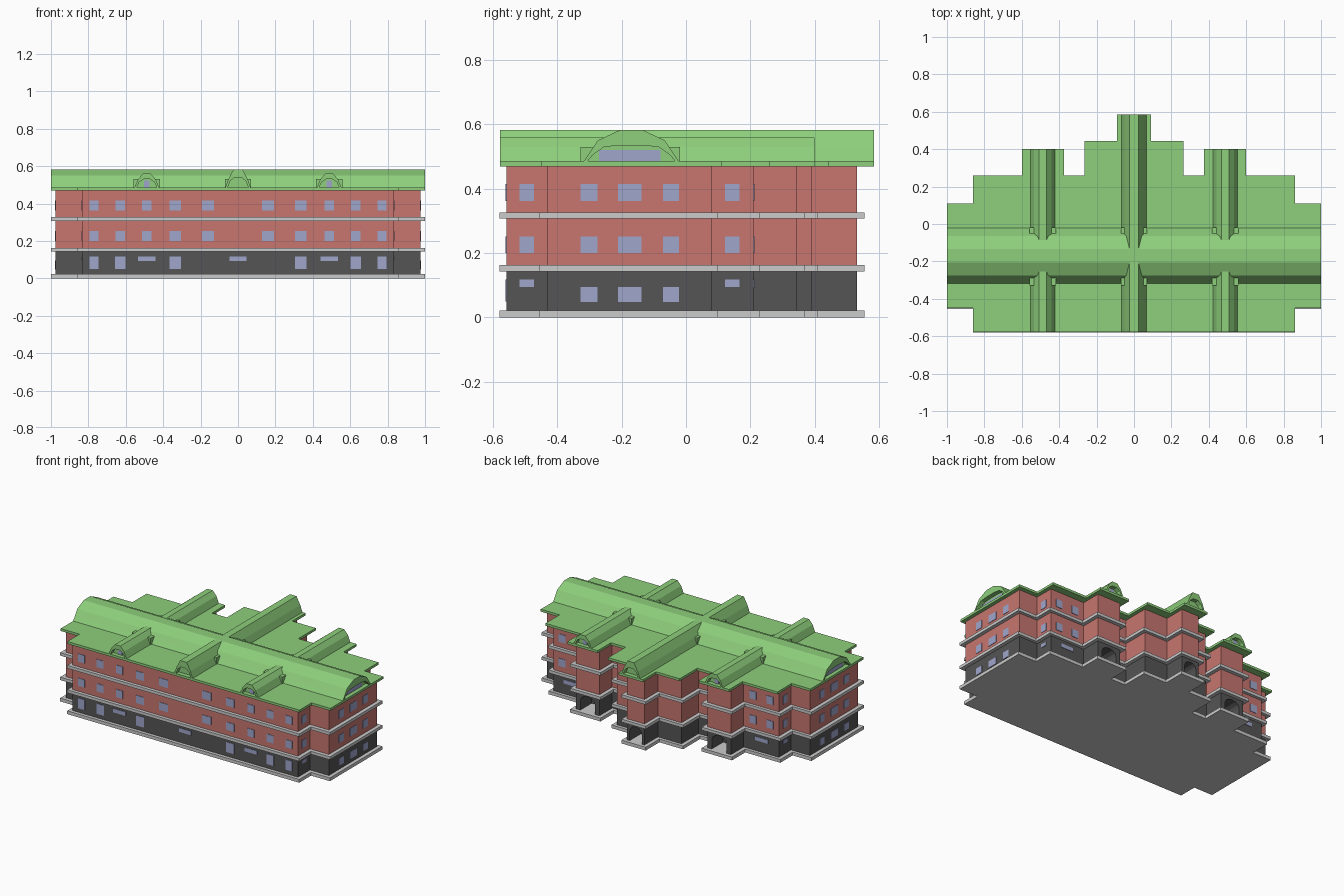
import bpy, bmesh, math
from mathutils import Vector

if "Cube" in bpy.data.objects:
    bpy.data.objects.remove(bpy.data.objects["Cube"])


def material(name, rgb):
    m = bpy.data.materials.new(name)
    m.diffuse_color = (*rgb, 1)
    m.use_nodes = True
    m.node_tree.nodes["Principled BSDF"].inputs["Base Color"].default_value = m.diffuse_color
    return m


GREEN = material("roof_green", (0.27, 0.62, 0.20))
RED = material("wall_red", (0.58, 0.18, 0.16))
DARK = material("ground_charcoal", (0.09, 0.09, 0.09))
GLASS = material("window_blue", (0.35, 0.38, 0.60))


def prism(name, points, offset, mat=None):
    """Extrude a closed 3D polygon along an offset vector."""
    bm = bmesh.new()
    face = bm.faces.new([bm.verts.new(p) for p in points])
    ext = bmesh.ops.extrude_face_region(bm, geom=[face])
    verts = [g for g in ext["geom"] if isinstance(g, bmesh.types.BMVert)]
    bmesh.ops.translate(bm, verts=verts, vec=Vector(offset))
    bmesh.ops.recalc_face_normals(bm, faces=bm.faces)
    mesh = bpy.data.meshes.new(name)
    bm.to_mesh(mesh)
    bm.free()
    ob = bpy.data.objects.new(name, mesh)
    bpy.context.collection.objects.link(ob)
    if mat:
        mesh.materials.append(mat)
    return ob


def box(name, lo, hi, mat=None):
    (x0, y0, z0), (x1, y1, z1) = lo, hi
    pts = [(x0, y0, z0), (x1, y0, z0), (x1, y1, z0), (x0, y1, z0)]
    return prism(name, pts, (0, 0, z1 - z0), mat)


def storey(name, xs, ys, z0, z1, mat=None):
    """Stepped, mirrored floor plan extruded from z0 to z1."""
    a, b, c, d, e, f = xs
    front, fstep, side, back, wing, mid, porch = ys
    half = [(b, front), (b, fstep), (a, fstep), (a, side), (b, side), (b, back),
            (c, back), (c, wing), (d, wing), (d, back), (e, back), (e, mid),
            (f, mid), (f, porch)]
    plan = half + [(-x, y) for x, y in reversed(half)]
    return prism(name, [(x, y, z0) for x, y in plan], (0, 0, z1 - z0), mat)


LEDGE = ((1, .86, .60, .375, .265, .09), (-.58, -.455, .10, .23, .37, .41, .555))
WALL = ((.975, .835, .575, .40, .24, .065), (-.558, -.43, .08, .21, .345, .39, .532))
ROOF = ((1, .86, .60, .375, .265, .09), (-.578, -.45, .11, .26, .40, .445, .585))

# Storeys, ledges and flat roof
storey("base_slab", *LEDGE, 0, .022)
ground = storey("ground_floor", *WALL, .022, .143, DARK)
storey("lower_ledge", *LEDGE, .143, .163)
storey("middle_floor", *WALL, .163, .307, RED)
storey("upper_ledge", *LEDGE, .307, .327)
storey("top_floor", *WALL, .327, .472, RED)
storey("roof_plate", *ROOF, .470, .486, GREEN)

# Arched rear porches cut into the ground floor
for i, (x, y, w) in enumerate([(-.4875, .345, .055), (0, .532, .045), (.4875, .345, .055)]):
    arch = [(x - w, .015), (x + w, .015)]
    arch += [(x + w * math.cos(t), .085 + .04 * math.sin(t))
             for t in (k * math.pi / 6 for k in range(7))]
    cutter = prism(f"porch_cutter_{i}", [(px, y + .05, pz) for px, pz in arch], (0, -.17, 0))
    cutter.hide_render = True
    cutter.hide_viewport = True
    mod = ground.modifiers.new("porch", "BOOLEAN")
    mod.operation = "DIFFERENCE"
    mod.object = cutter


# Roof vaults: thick arched shell with a recessed infill
def vault(name, centre, profile, inner, start, end, along_x=False):
    def place(pts, s):
        return [(s, centre + u, z) if along_x else (centre + u, s, z) for u, z in pts]

    def full(half):
        return half + [(-u, z) for u, z in reversed(half)]

    def run(d):
        return (d, 0, 0) if along_x else (0, d, 0)
    ring = full(profile) + list(reversed(full(inner)))
    prism(name + "_shell", place(ring, start), run(end - start), GREEN)
    prism(name + "_infill", place(full(inner), start + .03), run(end - start - .06), GREEN)


vault("main_vault", -.17,
      [(-.155, .475), (-.13, .512), (-.105, .55), (-.035, .583)],
      [(-.145, .475), (-.12, .505), (-.085, .53), (-.035, .535)],
      -1, 1, along_x=True)
vault("centre_vault", 0,
      [(-.072, .475), (-.052, .53), (-.024, .582)],
      [(-.06, .475), (-.042, .52), (-.018, .54)], -.578, .585)
for s, side in ((-1, "left"), (1, "right")):
    vault(side + "_vault", .4875 * s,
          [(-.07, .475), (-.047, .53), (-.02, .56)],
          [(-.058, .475), (-.04, .515), (-.017, .53)], -.578, .40)
for i, x in enumerate((-.4875, 0, .4875)):
    box(f"vault_crossing_{i}", (x - .07, -.328, .47), (x + .07, -.018, .53), GREEN)


# Windows as thin panes on each facade
def pane_y(x, y, w, z0, z1):
    box("window", (x - w / 2, y - .003, z0), (x + w / 2, y + .003, z1), GLASS)


def pane_x(x, y, w, z0, z1):
    box("window", (x - .003, y - w / 2, z0), (x + .003, y + w / 2, z1), GLASS)


UPPER = ((.2, .252), (.362, .415))
pane_y(0, -.558, .09, .092, .118)
for s in (-1, 1):
    # front
    for x, w in ((.77, .05), (.63, .05), (.4875, .05), (.335, .06), (.16, .065)):
        for z in UPPER:
            pane_y(s * x, -.558, w, *z)
    for x, w in ((.77, .05), (.63, .055), (.335, .06)):
        pane_y(s * x, -.558, w, .05, .118)
    pane_y(s * .4875, -.558, .095, .092, .118)
    # sides
    for y, w in ((-.302, .053), (-.175, .073), (-.047, .05)):
        for z in UPPER + ((.048, .095),):
            pane_x(s * .975, y, w, *z)
    for y in (-.495, .144):
        for z in UPPER + ((.095, .118),):
            pane_x(s * .835, y, .045, *z)
    # back
    for x in (.77, .645):
        for z in UPPER:
            pane_y(s * x, .21, .05, *z)
    pane_y(s * .71, .21, .095, .092, .118)
    # vault ends
    pane_x(s * .971, -.175, .19, .478, .52)
    pane_y(s * .4875, -.549, .03, .478, .524)
    pane_y(s * .4875, .371, .03, .478, .524)
